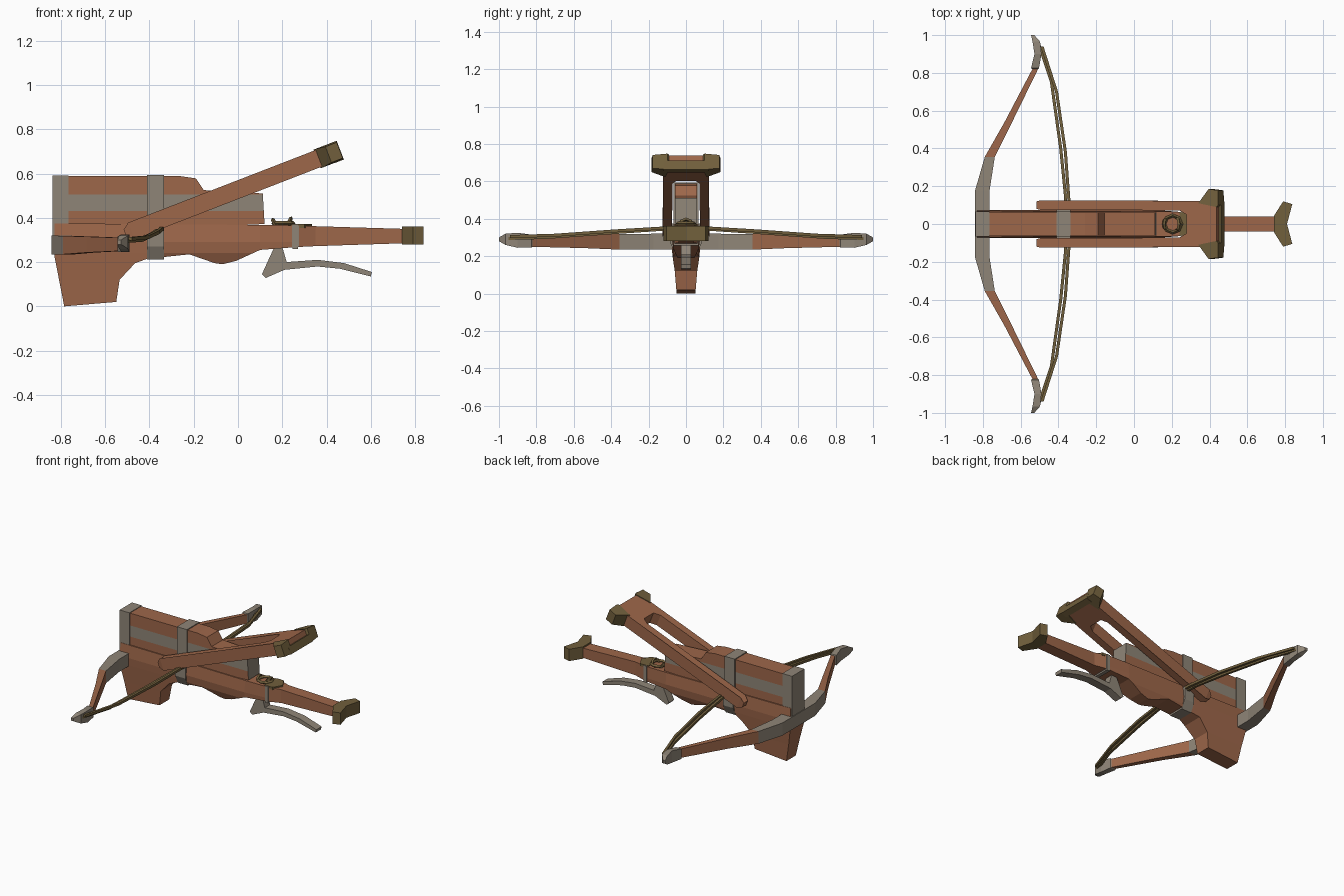
import bpy, bmesh, math
from mathutils import Matrix, Vector

if "Cube" in bpy.data.objects:
    bpy.data.objects.remove(bpy.data.objects["Cube"])


def mat(name, rgb):
    m = bpy.data.materials.new(name)
    m.diffuse_color = (*rgb, 1)
    m.use_nodes = True
    m.node_tree.nodes["Principled BSDF"].inputs["Base Color"].default_value = m.diffuse_color
    return m


WOOD = mat("brown wood", (0.34, 0.135, 0.068))
METAL = mat("grey metal", (0.275, 0.235, 0.185))
OLIVE = mat("olive cord", (0.165, 0.115, 0.045))


def finish(name, bm, mats, rule=None):
    """Turn a bmesh into an object; rule(centre) picks the material slot."""
    bmesh.ops.recalc_face_normals(bm, faces=bm.faces)
    if rule:
        for f in bm.faces:
            f.material_index = int(rule(f.calc_center_median()))
    me = bpy.data.meshes.new(name)
    bm.to_mesh(me)
    bm.free()
    for m in mats:
        me.materials.append(m)
    ob = bpy.data.objects.new(name, me)
    bpy.context.collection.objects.link(ob)
    return ob


def prism(pts, to3d, lo, hi):
    """Extrude a 2D outline between lo and hi; to3d places each point."""
    bm = bmesh.new()
    a = [bm.verts.new(to3d(p, lo)) for p in pts]
    b = [bm.verts.new(to3d(p, hi)) for p in pts]
    bm.faces.new(a)
    bm.faces.new(b[::-1])
    for i in range(len(pts)):
        j = (i + 1) % len(pts)
        bm.faces.new((a[i], a[j], b[j], b[i]))
    return bm


def side(p, y):
    return Vector((p[0], y, p[1]))


def flat(p, z):
    return Vector((p[0], p[1], z))


def cut(bm, axis, values):
    for v in values:
        co, no = Vector(), Vector()
        co[axis], no[axis] = v, 1
        bmesh.ops.bisect_plane(bm, geom=bm.verts[:] + bm.edges[:] + bm.faces[:],
                               plane_co=co, plane_no=no)


def loft(sections):
    """Rectangular rings along y, mirrored; each is (y, x0, x1, z0, z1)."""
    full = [(-s[0], *s[1:]) for s in sections[::-1] if s[0] > 0] + sections
    bm = bmesh.new()
    rings = [[bm.verts.new(c) for c in ((x0, y, z0), (x1, y, z0), (x1, y, z1), (x0, y, z1))]
             for y, x0, x1, z0, z1 in full]
    for r, s in zip(rings, rings[1:]):
        for i in range(4):
            j = (i + 1) % 4
            bm.faces.new((r[i], r[j], s[j], s[i]))
    bm.faces.new(rings[0])
    bm.faces.new(rings[-1][::-1])
    return bm


def box(name, x0, x1, w, z0, z1, m, wb=None):
    """Box centred on y = 0, with an optional narrower bottom width."""
    wb = wb or w
    bm = prism([(-wb, z0), (wb, z0), (w, z1), (-w, z1)],
               lambda p, x: Vector((x, p[0], p[1])), x0, x1)
    return finish(name, bm, [m])


def lerp(t, table):
    for (a, va), (b, vb) in zip(table, table[1:]):
        if t <= b:
            return va + (vb - va) * max(0, (t - a) / (b - a))
    return table[-1][1]


# Stock with front grip and long tail, narrowed by height and length
outline = [(-.785, 0), (-.55, .02), (-.535, .12), (-.465, .195), (-.41, .215),
           (-.22, .235), (-.105, .195), (-.07, .19), (-.01, .205), (.1, .255),
           (.27, .268), (.35, .272), (.75, .285), (.75, .35), (.35, .362), (.27, .366),
           (-.83, .375), (-.83, .23)]
bm = prism(outline, side, -1, 1)
cut(bm, 2, (.12, .24, .29))
cut(bm, 0, (-.41, -.335, .1, .245, .275, .35))
for v in bm.verts:
    x, z = v.co.x, v.co.z
    by_z = lerp(z, [(0, .05), (.12, .06), (.24, .078), (.29, .078), (.375, .068)])
    if -.45 < x < .24:
        by_z = lerp(z, [(.19, .045), (.24, .068), (.29, .075), (.375, .066)])
    v.co.y *= min(by_z, lerp(x, [(.1, .075), (.27, .062), (.35, .04)]))
finish("stock", bm, [WOOD, METAL], lambda c: .245 < c.x < .275)

# Butt with two flared horns
butt = [(.74, -.042), (.79, -.12), (.838, -.105), (.81, 0), (.838, .105), (.79, .12), (.74, .042)]
bm = prism(butt, flat, .28, .36)
finish("butt", bm, [OLIVE])

# Arrow magazine with metal front cap, side strip and rear plate
mag = [(-.83, .33), (.12, .372), (.112, .51), (-.155, .525), (-.19, .578), (-.26, .588), (-.83, .588)]
bm = prism(mag, side, -.06, .06)
cut(bm, 2, (.43, .505))
cut(bm, 0, (-.765,))
finish("magazine", bm, [WOOD, METAL],
       lambda c: c.x < -.765 or (.43 < c.z < .505 and abs(c.y) > .05) or (c.x > .1 and c.z < .52))

# Metal straps round the magazine and the stock
box("front_strap", -.838, -.765, .066, .32, .592, METAL)
box("middle_strap_upper", -.41, -.335, .067, .36, .594, METAL)
box("middle_strap_lower", -.41, -.335, .084, .27, .375, METAL)
box("middle_strap_base", -.41, -.335, .084, .212, .27, METAL, .055)
box("trigger_strap", .247, .272, .066, .258, .37, METAL)

# Bow limbs with metal centre and tips
bow = [(0, -.842, -.765, .235, .32), (.175, -.842, -.765, .235, .32),
       (.355, -.79, -.737, .235, .318), (.54, -.685, -.645, .243, .315),
       (.82, -.538, -.508, .25, .31), (.825, -.545, -.503, .247, .315),
       (.9, -.527, -.49, .245, .325), (.965, -.537, -.497, .26, .32),
       (1.0, -.545, -.528, .28, .30)]
finish("bow", loft(bow), [WOOD, METAL], lambda c: abs(c.y) < .355 or abs(c.y) > .82)

# Two-strand bowstring
for n, pts in (("outer", [(0, -.342, .352), (.13, -.345, .35), (.38, -.363, .335), (.7, -.41, .312), (.94, -.487, .305)]),
               ("inner", [(0, -.36, .345), (.15, -.363, .342), (.4, -.388, .325), (.75, -.437, .3), (.95, -.503, .295)])):
    t = .008
    finish("string_" + n, loft([(y, x - t, x + t, z - t, z + t) for y, x, z in pts]), [OLIVE])

# Cocking lever: slotted fork built flat, then tilted about its front end
tilt = Matrix.Translation((-.51, 0, .33)) @ Matrix.Rotation(-math.atan2(.36, .93), 4, 'Y')
half = [(1.03, .122), (.03, .125), (0, .12), (0, .08), (.03, .075), (.82, .072), (.86, .05)]
fork = half + [(u, -y) for u, y in half[::-1]]
bm = prism(fork, flat, -.04, .04)
for v in bm.verts:
    if v.co.x < .01:
        v.co.z *= .45
finish("lever", bm, [WOOD]).matrix_world = tilt

# Lever handle: flared ends and a strip across the back
for s, n in ((1, "left"), (-1, "right")):
    end = [(.93, .11), (.94, .124), (.985, .185), (1.04, .178), (1.042, .1), (1.03, .09)]
    bm = prism([(u, y * s) for u, y in end], flat, -.045, .045)
    for v in bm.verts:
        if abs(v.co.y) > .15:
            v.co.z *= .85
    finish("handle_" + n, bm, [OLIVE]).matrix_world = tilt
box("handle_strip", 1.0, 1.042, .12, -.046, .005, OLIVE).matrix_world = tilt

# Curved trigger lever under the tail
trigger = [(.2, .27), (.22, .2), (.36, .21), (.48, .195), (.605, .155), (.6, .135), (.46, .17),
           (.36, .18), (.21, .165), (.125, .128), (.108, .145), (.165, .27)]
finish("trigger", prism(trigger, side, -.028, .028), [METAL])

# Olive lashing on top of the stock above the trigger
lash = [(.24, -.06), (.3, -.06), (.335, 0), (.3, .06), (.24, .06)]
finish("lashing_plate", prism(lash, flat, .355, .372), [OLIVE])


def coil(name, centre, rot, radius, thick):
    bm = bmesh.new()
    n = 8
    rings = []
    for i in range(n):
        a = math.tau * i / n
        d = Vector((math.cos(a), math.sin(a), 0))
        rings.append([bm.verts.new(d * (radius + thick * math.cos(b)) + Vector((0, 0, thick * math.sin(b))))
                      for b in (0, math.pi / 2, math.pi, 3 * math.pi / 2)])
    for i in range(n):
        r, s = rings[i], rings[(i + 1) % n]
        for k in range(4):
            m = (k + 1) % 4
            bm.faces.new((r[k], r[m], s[m], s[k]))
    finish(name, bm, [OLIVE]).matrix_world = Matrix.Translation(centre) @ Matrix.Rotation(rot, 4, 'Y')


coil("cord_loop_flat", (.205, 0, .375), 0, .045, .01)
coil("cord_loop_front", (.17, 0, .365), math.radians(65), .03, .009)
coil("cord_loop_back", (.225, 0, .367), math.radians(115), .034, .009)
